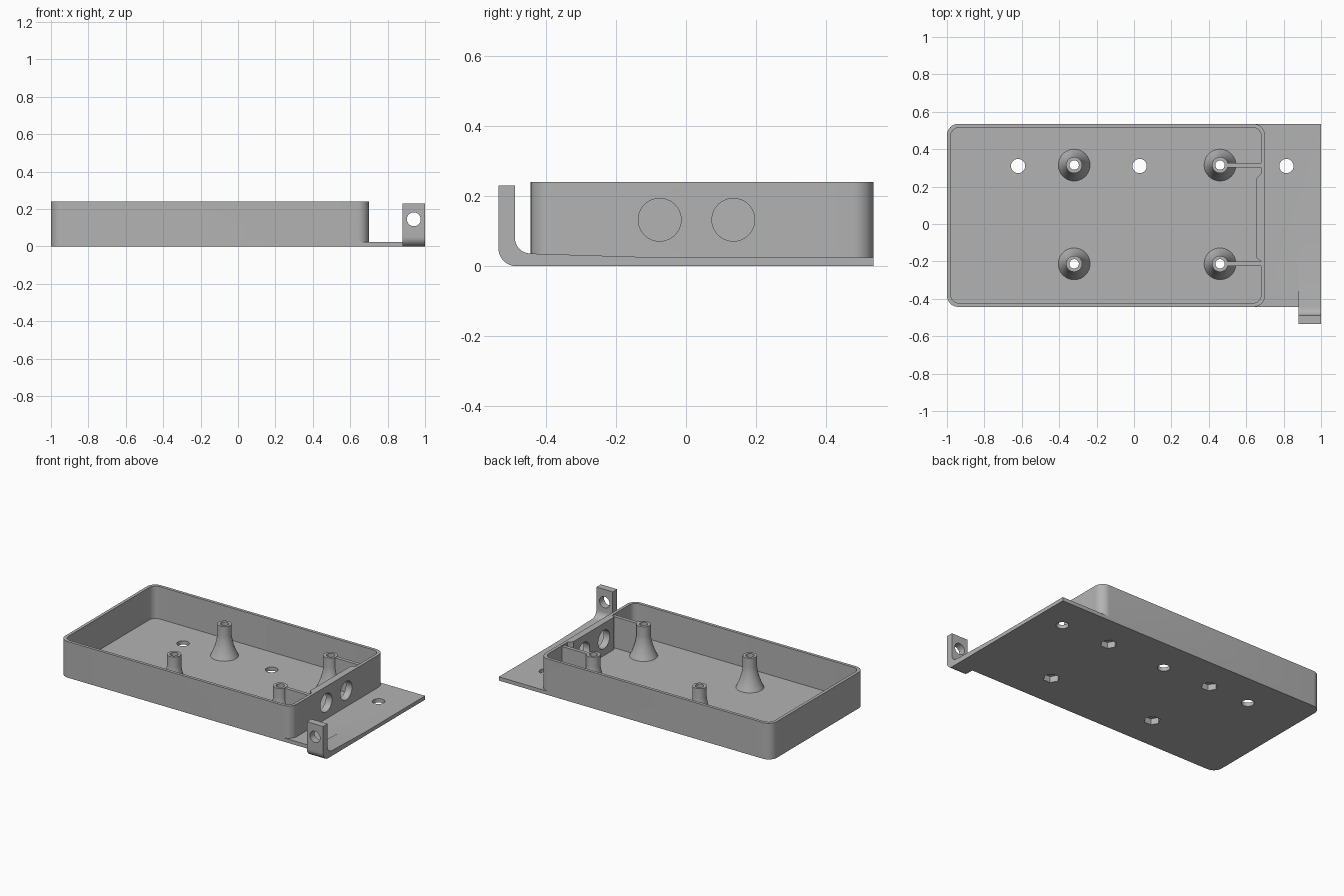
import bpy, bmesh, math
from mathutils import Vector

cube = bpy.data.objects.get("Cube")
if cube:
    bpy.data.objects.remove(cube, do_unlink=True)

grey = bpy.data.materials.new("plain grey")
grey.use_nodes = True
grey.diffuse_color = (0.45, 0.45, 0.45, 1)
grey.node_tree.nodes["Principled BSDF"].inputs["Base Color"].default_value = grey.diffuse_color


def loft(name, rings):
    """Closed solid through a list of equal-sized vertex rings."""
    bm = bmesh.new()
    loops = [[bm.verts.new(p) for p in ring] for ring in rings]
    n = len(loops[0])
    for a, b in zip(loops, loops[1:]):
        for i in range(n):
            j = (i + 1) % n
            bm.faces.new((a[i], a[j], b[j], b[i]))
    bm.faces.new(loops[0])
    bm.faces.new(loops[-1])
    bmesh.ops.recalc_face_normals(bm, faces=bm.faces)
    mesh = bpy.data.meshes.new(name)
    bm.to_mesh(mesh)
    bm.free()
    mesh.materials.append(grey)
    ob = bpy.data.objects.new(name, mesh)
    bpy.context.collection.objects.link(ob)
    return ob


PLACE = {
    "x": lambda u, v, w: (w, u, v),
    "y": lambda u, v, w: (u, w, v),
    "z": lambda u, v, w: (u, v, w),
}


def prism(name, outline, lo, hi, axis="z"):
    return loft(name, [[PLACE[axis](u, v, w) for u, v in outline] for w in (lo, hi)])


def circle(u, v, r, n=40):
    return [(u + r * math.cos(math.tau * i / n), v + r * math.sin(math.tau * i / n))
            for i in range(n)]


def rounded(corners, steps=8):
    """Outline from (u, v, radius) corners, with arcs where radius > 0."""
    out = []
    for i, (u, v, r) in enumerate(corners):
        p = Vector((u, v))
        if not r:
            out.append((u, v))
            continue
        d1 = (Vector(corners[i - 1][:2]) - p).normalized()
        d2 = (Vector(corners[(i + 1) % len(corners)][:2]) - p).normalized()
        half = d1.angle(d2) / 2
        centre = p + (d1 + d2).normalized() * r / math.sin(half)
        start = p + d1 * r / math.tan(half) - centre
        end = p + d2 * r / math.tan(half) - centre
        sweep = start.angle(end)
        for k in range(steps + 1):
            t = k / steps
            q = (start * math.sin((1 - t) * sweep) + end * math.sin(t * sweep)) / math.sin(sweep)
            out.append(tuple(centre + q))
    return out


def combine(body, other, operation):
    mod = body.modifiers.new(operation.title(), "BOOLEAN")
    mod.operation = operation
    mod.solver = "EXACT"
    mod.object = other
    bpy.context.view_layer.objects.active = body
    bpy.ops.object.modifier_apply(modifier=mod.name)
    bpy.data.objects.remove(other, do_unlink=True)


FRONT, BACK, FLOOR, TOP, WALL = -0.443, 0.535, 0.025, 0.24, 0.02
POSTS = [(x, y) for x in (-0.32, 0.46) for y in (-0.213, 0.315)]

# Mounting plate with rounded left end
tray = prism("tray", rounded([(-1, FRONT, 0.06), (1, FRONT, 0), (1, BACK, 0), (-1, BACK, 0.06)]),
             0, FLOOR)

# Raised box, hollowed out around the thicker connector panel
combine(tray, prism("box", rounded([(-1, FRONT, 0.06), (0.7, FRONT, 0.06),
                                    (0.7, BACK, 0.06), (-1, BACK, 0.06)]), 0, TOP), "UNION")
f, b, side = FRONT + WALL, BACK - WALL, 0.68
combine(tray, prism("cavity", rounded([
    (-1 + WALL, f, 0.045), (side, f, 0.045), (side, -0.2, 0), (0.655, -0.18, 0),
    (0.655, 0.245, 0), (side, 0.27, 0), (side, b, 0.045), (-1 + WALL, b, 0.045)]),
    FLOOR, TOP + 0.1), "DIFFERENCE")

# Ribs joining the right posts to the wall
for x, y in POSTS[2:]:
    rib = [(x, y - 0.012), (0.69, y - 0.012), (0.69, y + 0.012), (x, y + 0.012)]
    combine(tray, prism("rib", rib, 0.015, 0.232), "UNION")

# Flared posts
PROFILE = [(0.085, 0.015), (0.085, FLOOR), (0.073, 0.05), (0.06, 0.085),
           (0.05, 0.12), (0.044, 0.155), (0.043, 0.17), (0.043, 0.235)]
for x, y in POSTS:
    combine(tray, loft("post", [[(u, v, z) for u, v in circle(x, y, r)] for r, z in PROFILE]),
            "UNION")

# Upturned tab at the front right corner
tab = rounded([(-0.535, 0.23, 0), (-0.535, 0, 0.05), (-0.06, 0, 0),
               (-0.06, 0.024, 0), (-0.488, 0.037, 0.045), (-0.488, 0.23, 0)])
combine(tray, prism("tab", tab, 0.88, 1, "x"), "UNION")
combine(tray, prism("tab_hole", circle(0.94, 0.145, 0.037), -0.6, -0.46, "y"), "DIFFERENCE")

# Screw bores and hexagonal nut pockets
for x, y in POSTS:
    combine(tray, prism("bore", circle(x, y, 0.025, 32), -0.1, 0.4), "DIFFERENCE")
    combine(tray, prism("nut_pocket", circle(x, y, 0.05, 6), -0.1, 0.04), "DIFFERENCE")

# Plate holes and connector openings
for x in (-0.62, 0.03, 0.815):
    combine(tray, prism("plate_hole", circle(x, 0.31, 0.038), -0.1, 0.1), "DIFFERENCE")
for y in (-0.075, 0.135):
    combine(tray, prism("connector_hole", circle(y, 0.132, 0.061), 0.6, 0.8, "x"), "DIFFERENCE")

# Smooth shading with crisp edges
bpy.ops.object.select_all(action="DESELECT")
tray.select_set(True)
bpy.context.view_layer.objects.active = tray
bpy.ops.object.shade_smooth_by_angle(angle=math.radians(25))
